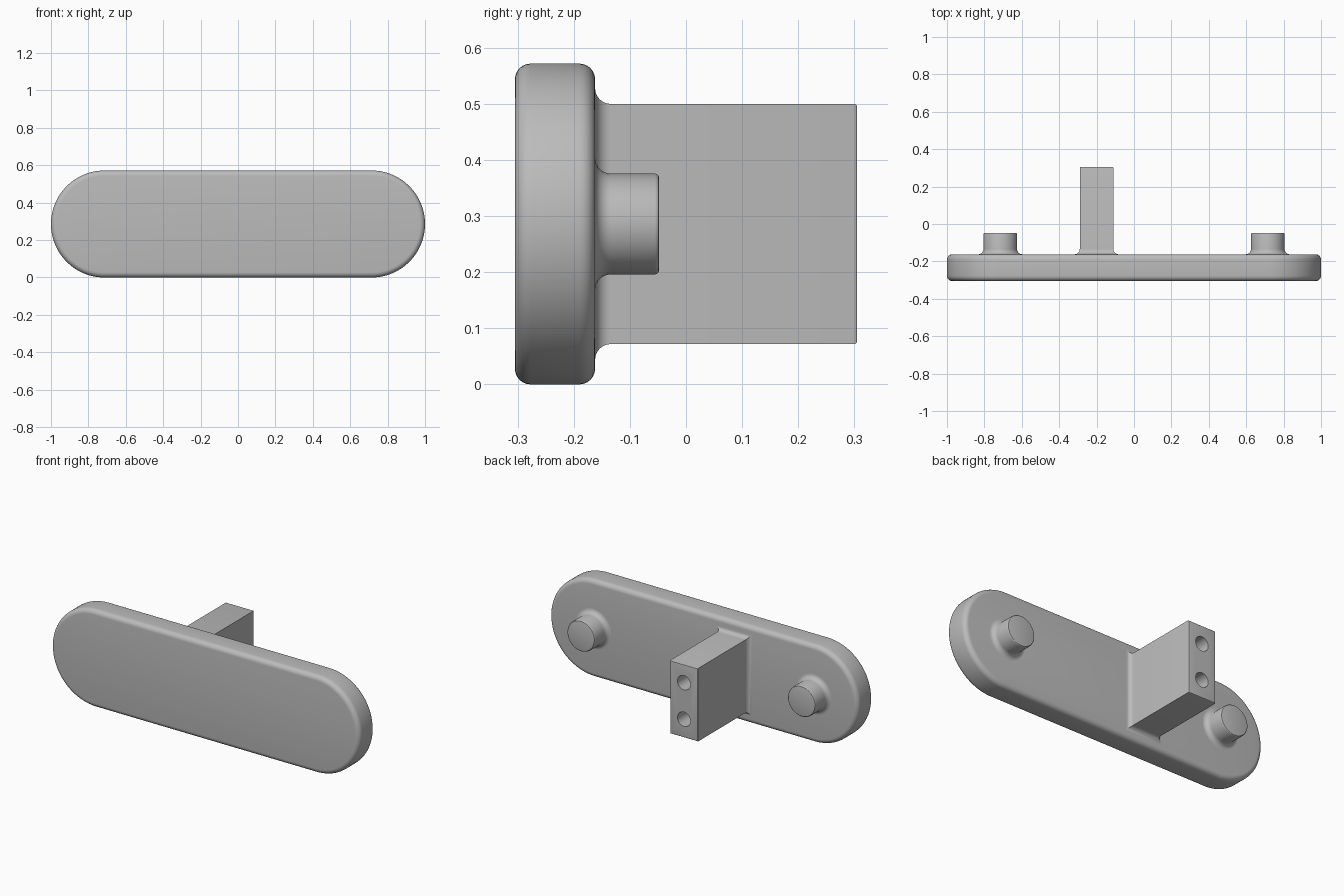
import bpy, bmesh
from math import sin, cos, pi, radians

if "Cube" in bpy.data.objects:
    bpy.data.objects.remove(bpy.data.objects["Cube"])

grey = bpy.data.materials.new("plain_grey")
grey.use_nodes = True
colour = (0.5, 0.5, 0.5, 1)
grey.diffuse_color = colour
grey.node_tree.nodes["Principled BSDF"].inputs["Base Color"].default_value = colour

MID_Z = 0.286            # height of the centre line
FRONT, BACK = -0.305, -0.162   # plate faces
TIP = 0.305              # end of the mounting block


def outline(half_w, half_h, radius, grow, steps):
    """Rounded rectangle grown outward; radius 0 gives mitred corners."""
    points = []
    for corner, (sx, sz) in enumerate([(1, 1), (-1, 1), (-1, -1), (1, -1)]):
        if radius == 0:
            points.append((sx * (half_w + grow), sz * (half_h + grow)))
            continue
        for i in range(steps):
            a = (corner + (i + 0.5) / steps) * pi / 2
            points.append((sx * (half_w - radius) + (radius + grow) * cos(a),
                           sz * (half_h - radius) + (radius + grow) * sin(a)))
    return points


def round_edge(y, r, direction, steps=6):
    """Convex quarter round that ends (+1) or starts (-1) a shape at y."""
    arc = [(r * (cos(i / steps * pi / 2) - 1),
            y + direction * r * (sin(i / steps * pi / 2) - 1)) for i in range(steps + 1)]
    return arc if direction > 0 else arc[::-1]


def root_fillet(r, steps=8):
    """Concave quarter round flaring onto the back of the plate."""
    arc = [(r * (1 - sin(i / steps * pi / 2)),
            BACK + r * (1 - cos(i / steps * pi / 2))) for i in range(steps + 1)]
    return [(r, BACK - 0.02)] + arc


def loft(name, x, size, radius, profile, steps=12):
    """Skin the outline through (growth, y) stations and cap both ends."""
    bm = bmesh.new()
    rings = [[bm.verts.new((x + px, y, MID_Z + pz))
              for px, pz in outline(*size, radius, grow, steps)] for grow, y in profile]
    for a, b in zip(rings, rings[1:]):
        for i in range(len(a)):
            j = (i + 1) % len(a)
            bm.faces.new((a[i], a[j], b[j], b[i]))
    bm.faces.new(rings[0])
    bm.faces.new(rings[-1])
    bmesh.ops.remove_doubles(bm, verts=bm.verts, dist=1e-5)
    bmesh.ops.recalc_face_normals(bm, faces=bm.faces)
    mesh = bpy.data.meshes.new(name)
    bm.to_mesh(mesh)
    bm.free()
    mesh.materials.append(grey)
    obj = bpy.data.objects.new(name, mesh)
    bpy.context.collection.objects.link(obj)
    return obj


def smooth(obj):
    bpy.ops.object.select_all(action='DESELECT')
    obj.select_set(True)
    bpy.context.view_layer.objects.active = obj
    bpy.ops.object.shade_smooth_by_angle(angle=radians(30))


# Pill-shaped plate with rounded rims
smooth(loft("plate", 0, (1, MID_Z), MID_Z,
            round_edge(FRONT, 0.028, -1) + round_edge(BACK, 0.028, 1), 24))

# Two round locating pegs
for side, x in (("right", -0.715), ("left", 0.715)):
    smooth(loft("peg_" + side, x, (0.09, 0.09), 0.09,
                root_fillet(0.028) + round_edge(-0.048, 0.007, 1, 3)))

# Mounting block with a flared root
block = loft("mounting_block", -0.2, (0.09, 0.214), 0,
             root_fillet(0.028) + round_edge(TIP, 0.005, 1, 3))

# Two screw holes bored into the block
for z in (0.179, 0.393):
    bpy.ops.mesh.primitive_cylinder_add(vertices=32, radius=0.042, depth=0.6,
                                        location=(-0.2, TIP, z), rotation=(pi / 2, 0, 0))
    cutter = bpy.context.object
    cutter.name = "screw_hole_cutter"
    cutter.data.materials.append(grey)
    cutter.hide_render = True
    bpy.context.view_layer.objects.active = block
    bore = block.modifiers.new("screw_hole", 'BOOLEAN')
    bore.operation = 'DIFFERENCE'
    bore.solver = 'EXACT'
    bore.object = cutter
    bpy.ops.object.modifier_apply(modifier=bore.name)
    bpy.data.objects.remove(cutter)
smooth(block)
